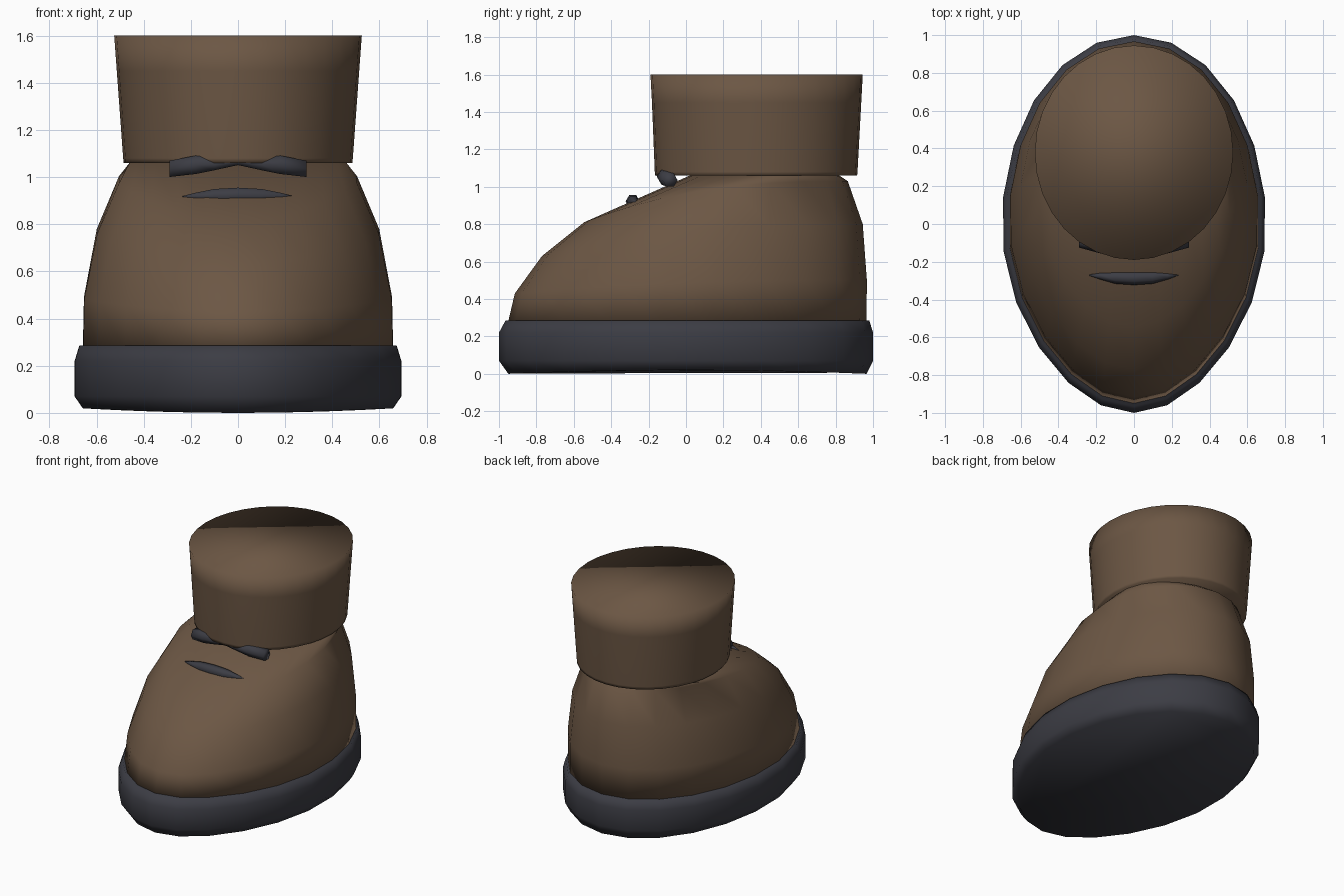
import bpy
import bmesh
from math import sin, cos, tau

cube = bpy.data.objects.get("Cube")
if cube:
    bpy.data.objects.remove(cube, do_unlink=True)


def material(name, rgb):
    mat = bpy.data.materials.new(name)
    mat.use_nodes = True
    mat.diffuse_color = (*rgb, 1)
    bsdf = mat.node_tree.nodes["Principled BSDF"]
    bsdf.inputs["Base Color"].default_value = (*rgb, 1)
    bsdf.inputs["Roughness"].default_value = 0.8
    return mat


leather = material("brown leather", (0.15, 0.095, 0.058))
rubber = material("dark rubber", (0.045, 0.046, 0.058))


def loft(name, rings, mat):
    """Skin a stack of closed rings, cap both ends and shade smooth."""
    bm = bmesh.new()
    loops = [[bm.verts.new(p) for p in ring] for ring in rings]
    n = len(loops[0])
    for low, high in zip(loops, loops[1:]):
        for i in range(n):
            j = (i + 1) % n
            bm.faces.new((low[i], low[j], high[j], high[i]))
    bm.faces.new(loops[0][::-1])
    bm.faces.new(loops[-1])
    bmesh.ops.recalc_face_normals(bm, faces=bm.faces[:])
    for face in bm.faces:
        face.smooth = True
    mesh = bpy.data.meshes.new(name)
    bm.to_mesh(mesh)
    bm.free()
    mesh.materials.append(mat)
    obj = bpy.data.objects.new(name, mesh)
    bpy.context.scene.collection.objects.link(obj)
    return obj


def oval(half_width, front, back, z_front, z_back, sides=22, toe=0.12, arch=0):
    """Oval ring, narrowed at the toe, that dips towards the front."""
    points = []
    for i in range(sides):
        a = tau * i / sides
        c = cos(a)
        x = half_width * sin(a) * (1 - toe * max(0, -c) ** 2)
        y = (front + back) / 2 + c * (back - front) / 2
        z = z_back - (z_back - z_front) * ((1 - c) / 2) ** 2.5
        points.append((x, y, z + arch * (1 - c * c)))
    return points


# Sole with a slightly arched underside
loft("sole", [
    oval(0.665, -0.95, 0.965, 0, 0, arch=0.02),
    oval(0.70, -1, 1, 0.07, 0.07),
    oval(0.70, -1, 1, 0.22, 0.22),
    oval(0.68, -0.965, 0.98, 0.285, 0.285),
], rubber)

# Foot upper, sloping from the ankle down to the toe
loft("upper", [
    oval(0.665, -0.955, 0.965, 0.26, 0.26),
    oval(0.66, -0.915, 0.967, 0.43, 0.50),
    oval(0.605, -0.77, 0.945, 0.63, 0.80),
    oval(0.51, -0.545, 0.865, 0.81, 1.03),
    oval(0.465, 0.02, 0.82, 1.06, 1.06, toe=0),
], leather)

# Flared ankle cuff
loft("cuff", [
    oval(0.485, -0.165, 0.915, 1.06, 1.06, 32, 0),
    oval(0.487, -0.167, 0.917, 1.08, 1.08, 32, 0),
    oval(0.514, -0.182, 0.937, 1.45, 1.45, 32, 0),
    oval(0.525, -0.19, 0.945, 1.60, 1.60, 32, 0),
], leather)


def lace(name, half_stations, sides=6):
    """Tube across the foot from mirrored (x, y, z, radius) stations."""
    left = [(-x, y, z, r) for x, y, z, r in half_stations[:0:-1]]
    rings = []
    for x, y, z, r in left + half_stations:
        rings.append([(x, y + r * cos(tau * i / sides), z + r * sin(tau * i / sides))
                      for i in range(sides)])
    return loft(name, rings, rubber)


# Laces
lace("lower_lace", [(0, -0.285, 0.922, 0.038), (0.1, -0.282, 0.92, 0.034),
                    (0.18, -0.275, 0.918, 0.018), (0.235, -0.27, 0.916, 0.004)])
lace("upper_lace", [(0, -0.135, 1.075, 0.028), (0.1, -0.125, 1.055, 0.03),
                    (0.18, -0.11, 1.052, 0.045), (0.29, -0.085, 1.035, 0.04)])
